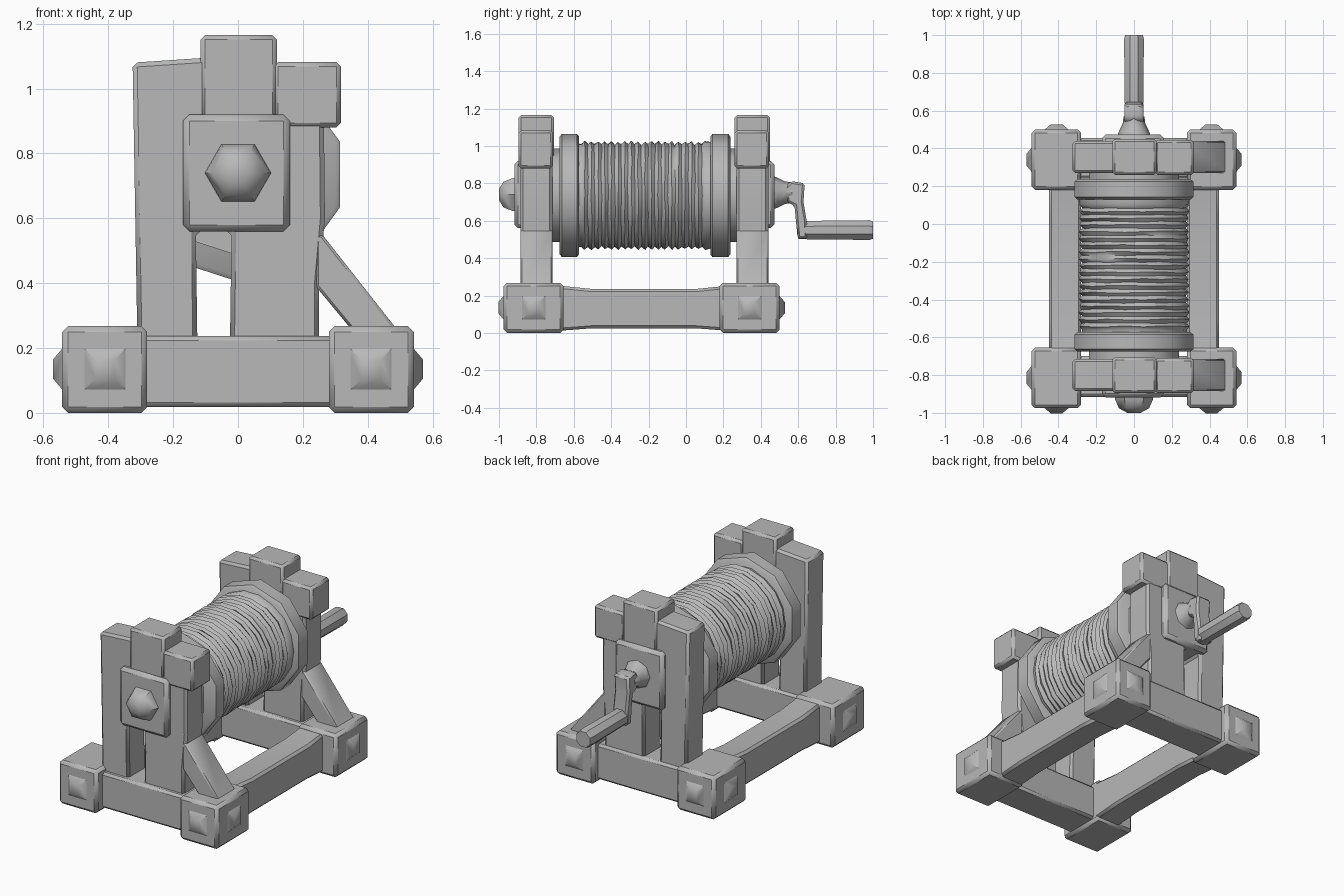
import bpy, bmesh, math, random

if "Cube" in bpy.data.objects:
    bpy.data.objects.remove(bpy.data.objects["Cube"])

random.seed(4)
GREY = bpy.data.materials.new("plain grey")
GREY.diffuse_color = (0.48, 0.48, 0.48, 1)
GREY.use_nodes = True
GREY.node_tree.nodes["Principled BSDF"].inputs["Base Color"].default_value = GREY.diffuse_color
AXLE_Z = 0.735


def finish(name, bm, bevel=0.0, angle=42):
    """Bevel, shade smooth with sharp edges kept, and link the part."""
    bmesh.ops.recalc_face_normals(bm, faces=bm.faces)
    if bevel:
        edges = [e for e in bm.edges if e.calc_face_angle(0) > 0.5]
        bmesh.ops.bevel(bm, geom=edges, offset=bevel, segments=1,
                        profile=0.5, affect='EDGES', clamp_overlap=True)
        bmesh.ops.recalc_face_normals(bm, faces=bm.faces)
    for f in bm.faces:
        f.smooth = True
    for e in bm.edges:
        e.smooth = e.calc_face_angle(0) < math.radians(angle)
    me = bpy.data.meshes.new(name)
    bm.to_mesh(me)
    bm.free()
    me.materials.append(GREY)
    ob = bpy.data.objects.new(name, me)
    bpy.context.collection.objects.link(ob)
    return ob


def prism(name, pts, lo, hi, axis='Y', bevel=0.014):
    """Extrude an (x, z) outline along y, or a (y, z) outline along x."""
    bm = bmesh.new()
    put = (lambda p, d: (p[0], d, p[1])) if axis == 'Y' else (lambda p, d: (d, p[0], p[1]))
    a = [bm.verts.new(put(p, lo)) for p in pts]
    b = [bm.verts.new(put(p, hi)) for p in pts]
    bm.faces.new(a)
    bm.faces.new(b[::-1])
    n = len(pts)
    for i in range(n):
        j = (i + 1) % n
        bm.faces.new((a[i], a[j], b[j], b[i]))
    return finish(name, bm, bevel)


def box(name, x0, x1, y0, y1, z0, z1, bevel=0.014):
    return prism(name, [(x0, z0), (x1, z0), (x1, z1), (x0, z1)], y0, y1, 'Y', bevel)


def lathe(name, rings, sides, z=AXLE_Z, turn=0.0, wobble=0.0, x=0.0, angle=42):
    """Rings of (y, radius) turned about a line along y."""
    bm = bmesh.new()
    loops = []
    for y, r in rings:
        loop = []
        for k in range(sides):
            t = math.tau * (k + turn) / sides
            rr = r + random.uniform(-wobble, wobble)
            yy = y + random.uniform(-wobble, wobble) * 0.8
            loop.append(bm.verts.new((x + rr * math.cos(t), yy, z + rr * math.sin(t))))
        loops.append(loop)
    for a, b in zip(loops, loops[1:]):
        for k in range(sides):
            j = (k + 1) % sides
            bm.faces.new((a[k], a[j], b[j], b[k]))
    bm.faces.new(loops[0])
    bm.faces.new(loops[-1][::-1])
    return finish(name, bm, 0, angle)


def peg(name, centre, axis, sign):
    """Low faceted peg end on a corner block."""
    bm = bmesh.new()
    rows = []
    for half, d in ((0.075, -0.01), (0.03, 0.028)):
        row = []
        for u, v in ((-1, -1), (1, -1), (1, 1), (-1, 1)):
            p = list(centre)
            p[axis] += sign * d
            p[1 - axis] += u * half
            p[2] += v * half
            row.append(bm.verts.new(p))
        rows.append(row)
    for k in range(4):
        j = (k + 1) % 4
        bm.faces.new((rows[0][k], rows[0][j], rows[1][j], rows[1][k]))
    for row in rows:
        bm.faces.new(row)
    finish(name, bm)


# Upright outline: two legs, joined body, right shoulder
UPRIGHT = [(-0.31, 0.2), (-0.125, 0.2), (-0.13, 0.56), (-0.02, 0.56), (-0.025, 0.2),
           (0.25, 0.2), (0.25, 0.4), (0.268, 0.6), (0.265, 0.9), (0.25, 1.07),
           (-0.1, 1.095), (-0.325, 1.08)]
STRUT = [(0.24, 0.39), (0.36, 0.245), (0.5, 0.245), (0.26, 0.55), (0.24, 0.55)]

for side, yc, out in (("front", -0.8, -1), ("rear", 0.355, 1)):
    # End frame
    prism(side + "_upright", UPRIGHT, yc - 0.085, yc + 0.085)
    prism(side + "_brace", STRUT, yc - 0.085, yc + 0.085, bevel=0.008)
    box(side + "_top_cap", -0.115, 0.12, yc - 0.095, yc + 0.095, 0.9, 1.165)
    box(side + "_shoulder_block", 0.11, 0.317, yc - 0.095, yc + 0.09, 0.88, 1.082)
    box(side + "_cross_beam", -0.32, 0.32, yc - 0.115, yc + 0.1, 0.018, 0.237)
    # Bearing plate outside, hub ring inside
    box(side + "_bearing_plate", -0.17, 0.16, *sorted((yc + out * 0.05, yc + out * 0.118)),
        0.56, 0.92, bevel=0.02)
    lathe(side + "_hub_ring", [(yc - out * 0.06, 0.25), (yc - out * 0.15, 0.25)], 10, turn=0.5)
    # Corner blocks with pegs
    by = yc - 0.015
    for tag, s in (("left", -1), ("right", 1)):
        x0, x1 = sorted((s * 0.28, s * 0.542))
        box(f"{side}_{tag}_corner_block", x0, x1, by - 0.16, by + 0.16, 0, 0.268, 0.018)
        peg(f"{side}_{tag}_side_peg", (s * 0.542, by, 0.135), 0, s)
        peg(f"{side}_{tag}_end_peg", (s * 0.41, by + out * 0.16, 0.135), 1, out)

# Side beams between the corner blocks
for tag, s in (("left", -1), ("right", 1)):
    x0, x1 = sorted((s * 0.28, s * 0.45))
    prism(tag + "_side_beam",
          [(-0.7, 0.01), (-0.5, 0.025), (0.05, 0.025), (0.25, 0.01),
           (0.25, 0.255), (0.05, 0.235), (-0.5, 0.235), (-0.7, 0.255)], x0, x1, 'X')

# Rope-wound drum, rippled by each turn of rope
rings = [(-0.6, 0.285)]
turns = 19
for i in range(turns):
    y = -0.56 + 0.68 * i / turns
    rings += [(y, 0.277), (y + 0.018, 0.292)]
rings.append((0.15, 0.285))
lathe("rope_drum", rings, 18, wobble=0.004, angle=60)

# Drum flanges
for side, y0, y1 in (("front", -0.675, -0.572), ("rear", 0.13, 0.237)):
    lathe(side + "_drum_flange",
          [(y0, 0.315), (y0 + 0.012, 0.33), (y1 - 0.012, 0.33), (y1, 0.315)], 10, turn=0.5)

# Axle and its tapered front end
lathe("axle", [(-0.9, 0.08), (0.46, 0.08)], 8)
lathe("front_axle_knob", [(-0.9, 0.105), (-0.93, 0.1), (-0.975, 0.08), (-1.0, 0.035)], 6, z=0.74)

# Crank: hub, bent arm, handle
lathe("crank_hub", [(0.45, 0.095), (0.49, 0.08), (0.53, 0.06), (0.57, 0.055)], 8, z=0.75)
prism("crank_arm", [(0.53, 0.78), (0.56, 0.812), (0.635, 0.8), (0.628, 0.7), (0.645, 0.6),
                    (0.65, 0.505), (0.597, 0.505), (0.58, 0.68), (0.54, 0.7)],
      -0.05, 0.05, 'X', 0.012)
lathe("crank_handle", [(0.6, 0.05), (0.64, 0.053), (0.98, 0.057), (1.0, 0.05)], 8,
      z=0.55, turn=0.5)
